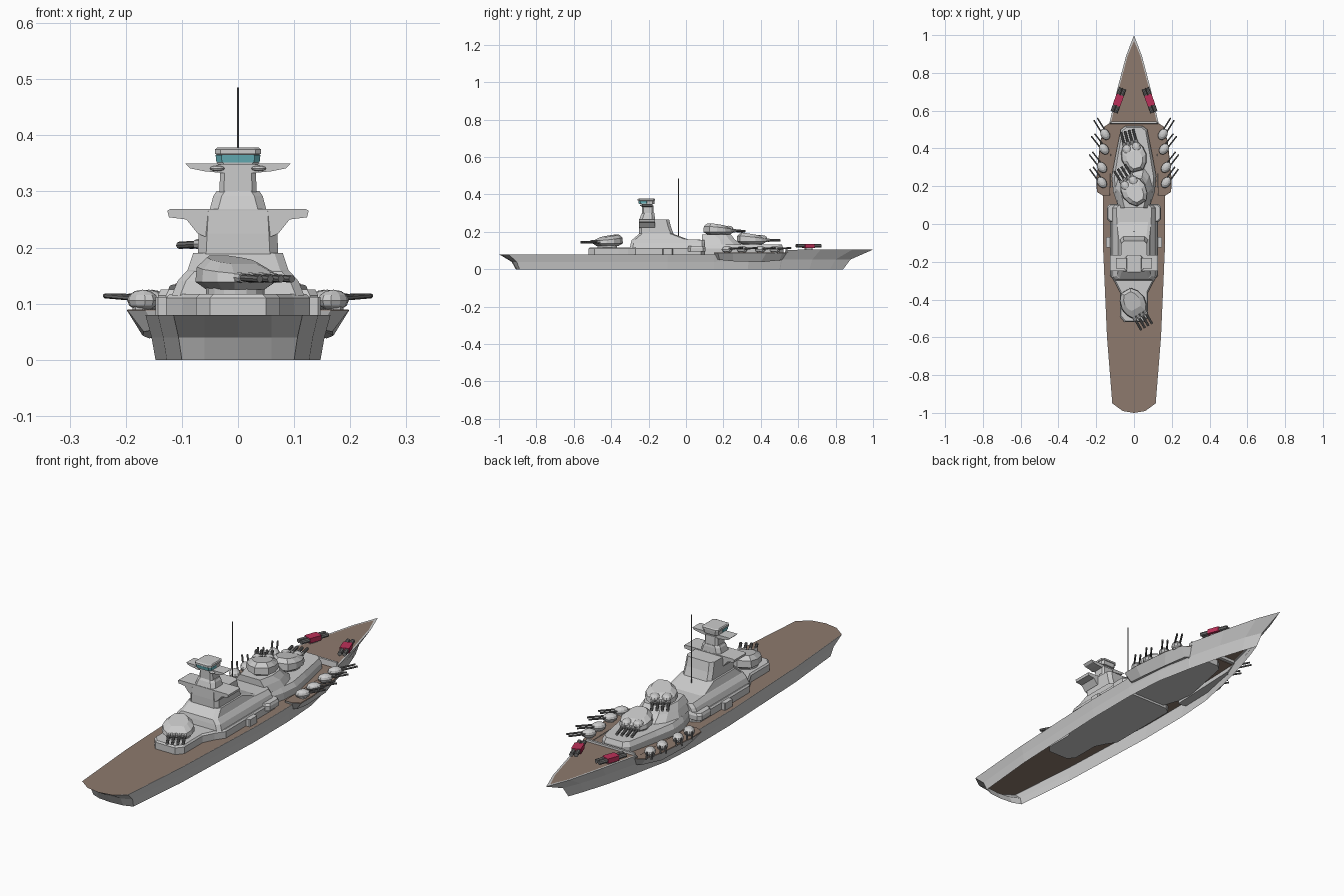
import bpy, bmesh, math
from mathutils import Vector, Matrix

if "Cube" in bpy.data.objects:
    bpy.data.objects.remove(bpy.data.objects["Cube"])


def mat(name, col):
    m = bpy.data.materials.new(name)
    m.diffuse_color = (*col, 1)
    m.use_nodes = True
    m.node_tree.nodes["Principled BSDF"].inputs["Base Color"].default_value = m.diffuse_color
    return m


WOOD = mat("wood_deck", (0.27, 0.195, 0.155))
DARK = mat("gunmetal", (0.16, 0.16, 0.16))
TEAL = mat("window_teal", (0.15, 0.5, 0.55))
RED = mat("pod_red", (0.5, 0.03, 0.1))


def finish(bm, name, m=None):
    me = bpy.data.meshes.new(name)
    bm.to_mesh(me)
    bm.free()
    ob = bpy.data.objects.new(name, me)
    bpy.context.collection.objects.link(ob)
    if m:
        me.materials.append(m)
    return ob


def loft(name, rings, m=None, M=Matrix(), caps=True):
    """Skin a stack of equal-length rings."""
    bm = bmesh.new()
    vs = [[bm.verts.new(M @ Vector(p)) for p in r] for r in rings]
    n = len(vs[0])
    for a, b in zip(vs, vs[1:]):
        for i in range(n):
            j = (i + 1) % n
            bm.faces.new((a[i], a[j], b[j], b[i]))
    if caps:
        bm.faces.new(vs[0][::-1])
        bm.faces.new(vs[-1])
    bmesh.ops.remove_doubles(bm, verts=bm.verts, dist=1e-5)
    if caps:
        bmesh.ops.recalc_face_normals(bm, faces=bm.faces)
    return finish(bm, name, m)


def sym(half, z=None):
    """Mirror a half outline (listed from -y to +y) into a closed ring."""
    pts = [(p[0], p[1], p[2] if z is None else z) for p in half]
    return pts + [(-x, y, h) for x, y, h in reversed(pts) if x > 1e-6]


def box(z, y0, y1, w, c=0.015):
    """Rectangle ring with cut corners."""
    return sym([(w - c, y0), (w, y0 + c), (w, y1 - c), (w - c, y1)], z)


def rod(name, p, q, r, m=None, seg=8):
    p, q = Vector(p), Vector(q)
    bm = bmesh.new()
    bmesh.ops.create_cone(bm, cap_ends=True, segments=seg, radius1=r, radius2=r, depth=(q - p).length)
    R = (q - p).to_track_quat('Z', 'Y').to_matrix().to_4x4()
    bm.transform(Matrix.Translation((p + q) / 2) @ R)
    return finish(bm, name, m)


def egg(name, M, size):
    bm = bmesh.new()
    bmesh.ops.create_uvsphere(bm, u_segments=10, v_segments=6, radius=1)
    bm.transform(M @ Matrix.Diagonal((*size, 1)))
    return finish(bm, name)


def place(x, y, z, deg):
    return Matrix.Translation((x, y, z)) @ Matrix.Rotation(math.radians(deg), 4, 'Z')


# Hull shell, open underneath: stations run stern to bow
top = [(0, -1, .08), (.06, -.99, .08), (.115, -.95, .08), (.143, -.6, .08), (.165, -.1, .08),
       (.165, .15, .08), (.155, .35, .085), (.13, .53, .088), (.13, .535, .104), (.087, .72, .105),
       (.042, .89, .105), (0, 1, .105)]
bot = [(0, -.91), (.06, -.905), (.10, -.89), (.127, -.6), (.147, -.1), (.147, .15), (.135, .33),
       (.10, .5), (.099, .505), (.06, .66), (.025, .77), (0, .84)]
mid = [(b[0] + (t[0] - b[0]) * .4, b[1] + (t[1] - b[1]) * .25, t[2] * .5) for t, b in zip(top, bot)]
inner = [(max(x - (.008 if y > .53 else .002), 0), y - (.03 if y > .95 else 0), z) for x, y, z in top]
loft("hull", [sym(bot, 0), sym(mid), sym(top), sym(inner)], caps=False)

# Wooden deck strips
bm = bmesh.new()
rows = [[bm.verts.new((s * x, y, z)) for s in (-1, 1)] for x, y, z in inner]
for a, b in zip(rows, rows[1:]):
    bm.faces.new((a[0], a[1], b[1], b[0]))
bmesh.ops.remove_doubles(bm, verts=bm.verts, dist=1e-5)
finish(bm, "deck", WOOD)
loft("breakwater", [box(.09, .53, .545, .125, .003), box(.113, .533, .543, .122, .003)])

# Side sponsons, their guns, and the bow launcher pods
guns = [(.153, .475, 32), (.159, .397, 38), (.17, .30, 38), (.17, .22, 36)]
edge = [(.13, .15), (.165, .15), (.197, .17), (.198, .25), (.18, .43), (.158, .515), (.12, .54)]
low = [(.12, .16, .055), (.145, .16, .055), (.168, .18, .05), (.17, .25, .043), (.158, .40, .038),
       (.13, .50, .048), (.10, .52, .05)]
for s in (-1, 1):
    up = [(s * x, y, .088) for x, y in edge]
    loft("sponson", [[(s * x, y, z) for x, y, z in low], up])
    loft("sponson_deck", [up, [(s * x * .99, y, .09) for x, y in edge]], WOOD)
    for x, y, a in guns:
        M = place(s * x, y, .106, -s * a)
        egg("side_gun_house", M, (.024, .033, .019))
        rod("side_gun_base", (s * x, y, .085), (s * x, y, .1), .018)
        for dx in (-.011, .011):
            rod("side_gun_barrel", M @ Vector((dx, .02, .004)), M @ Vector((dx, .095, .008)), .0045, DARK, 6)
    M = place(s * .083, .655, .125, s * 20)
    for dx in (-.010, .010):
        rod("launcher_tube", M @ Vector((dx, -.067, 0)), M @ Vector((dx, .067, 0)), .0095, DARK)
    loft("launcher_band", [box(-.011, -.03, .03, .0205, .004), box(.011, -.03, .03, .0205, .004)], RED, M)
    loft("launcher_foot", [box(-.022, -.02, .02, .008, .002), box(-.008, -.02, .02, .008, .002)], None, M)

# Deckhouse running under the tower and aft turret
house = [(.05, -.52), (.075, -.49), (.075, -.36), (.10, -.31), (.128, -.27), (.128, .08), (.10, .1)]
loft("aft_deckhouse", [sym(house, .05), sym(house, .11),
                       sym([(x - .006, y * .99) for x, y in house], .117)])
loft("main_block", [box(.115, -.30, .10, .118), box(.14, -.295, .10, .108), box(.157, -.29, .10, .093),
                    box(.16, -.285, .01, .09), box(.19, -.25, -.07, .08)])
loft("side_platform", [box(.095, .01, .105, .143), box(.115, .01, .105, .143), box(.125, .015, .1, .138)])
for s in (-1, 1):
    loft("side_locker", [[(x + s * .133, y, z) for x, y, z in box(h, -.125, -.07, .014, .004)]
                         for z, h in ((0, .08), (0, .112))])

# Forward structure with stepped gun platforms
fore = [(.045, .52), (.07, .50), (.1, .35), (.118, .25), (.11, .17), (.085, .095)][::-1]
loft("fore_deckhouse", [sym(fore, .06), sym(fore, .112), sym([(x * .88, y * .985) for x, y in fore], .132)])
loft("fore_upper_platform", [sym([(.085, .085), (.1, .19), (.08, .26), (.05, .30)], .13),
                             sym([(.07, .085), (.085, .18), (.07, .23), (.045, .26)], .16),
                             sym([(.05, .085), (.065, .15), (.06, .21), (.04, .24)], .186)])


# Main turrets: faceted house, mantlet bumps, four barrels
def turret(x, y, z, deg, bumps):
    M = place(x, y, z, deg)
    plan = [(.03, -.078), (.056, -.045), (.068, .0), (.06, .04), (.042, .07)]
    ring = lambda k, h, dy, tilt=0: [(a * k, b * k + dy, h - tilt * b) for a, b, _ in sym(plan, 0)]
    loft("turret_house", [ring(.72, 0, 0), ring(1, .014, 0), ring(.95, .036, -.002, .1),
                          ring(.62, .053, -.012, .1)], None, M)
    rod("turret_ring", (x, y, z - .012), (x, y, z + .005), .052, None, 16)
    if bumps:
        for dx in (-.025, .025):
            egg("turret_mantlet", M @ Matrix.Translation((dx, .045, .03)), (.023, .03, .018))
    for i in range(4):
        dx = (i - 1.5) * .022
        rod("turret_barrel", M @ Vector((dx, .05, .022)), M @ Vector((dx, .145, .019)), .0065, DARK)
        rod("turret_sleeve", M @ Vector((dx, .05, .022)), M @ Vector((dx, .085, .021)), .009)


turret(.0, .355, .135, 15, True)
turret(.0, .175, .185, 32, True)
turret(-.005, -.42, .125, 180 + 30, False)

# Command tower
loft("tower_lower", [box(.185, -.252, -.065, .072), box(.225, -.252, -.08, .07), box(.265, -.25, -.09, .068)])
loft("tower_upper", [box(.262, -.25, -.165, .052), box(.292, -.24, -.168, .044), box(.301, -.235, -.17, .038)])
loft("tower_neck", [box(.298, -.235, -.172, .033, .008), box(.34, -.235, -.175, .032, .008)])


def wing(name, half, y0, y1):
    prof = half + [(-x, z) for x, z in reversed(half)]
    loft(name, [[(x, y, z) for x, z in prof] for y in (y0, y1)])


wing("lower_wing", [(.06, .22), (.072, .225), (.092, .25), (.123, .254), (.126, .266), (.12, .269), (.05, .269)],
     -.25, -.165)
wing("upper_wing", [(.03, .333), (.06, .336), (.085, .341), (.094, .350), (.03, .350)], -.235, -.18)
for s in (-1, 1):
    egg("range_finder", Matrix.Translation((s * .037, -.235, .341)), (.014, .012, .005))

# Bridge with window band, and the mast
loft("bridge", [box(.348, -.25, -.17, .036, .01), box(.366, -.253, -.168, .038, .01),
                box(.367, -.258, -.165, .041, .01), box(.375, -.258, -.165, .041, .01),
                box(.378, -.25, -.17, .037, .01)])
loft("bridge_windows", [box(.352, -.2525, -.20, .0385, .01), box(.365, -.2555, -.20, .040, .01)], TEAL)
rod("mast", (0, -.04, .16), (0, -.04, .485), .0025, DARK, 6)
